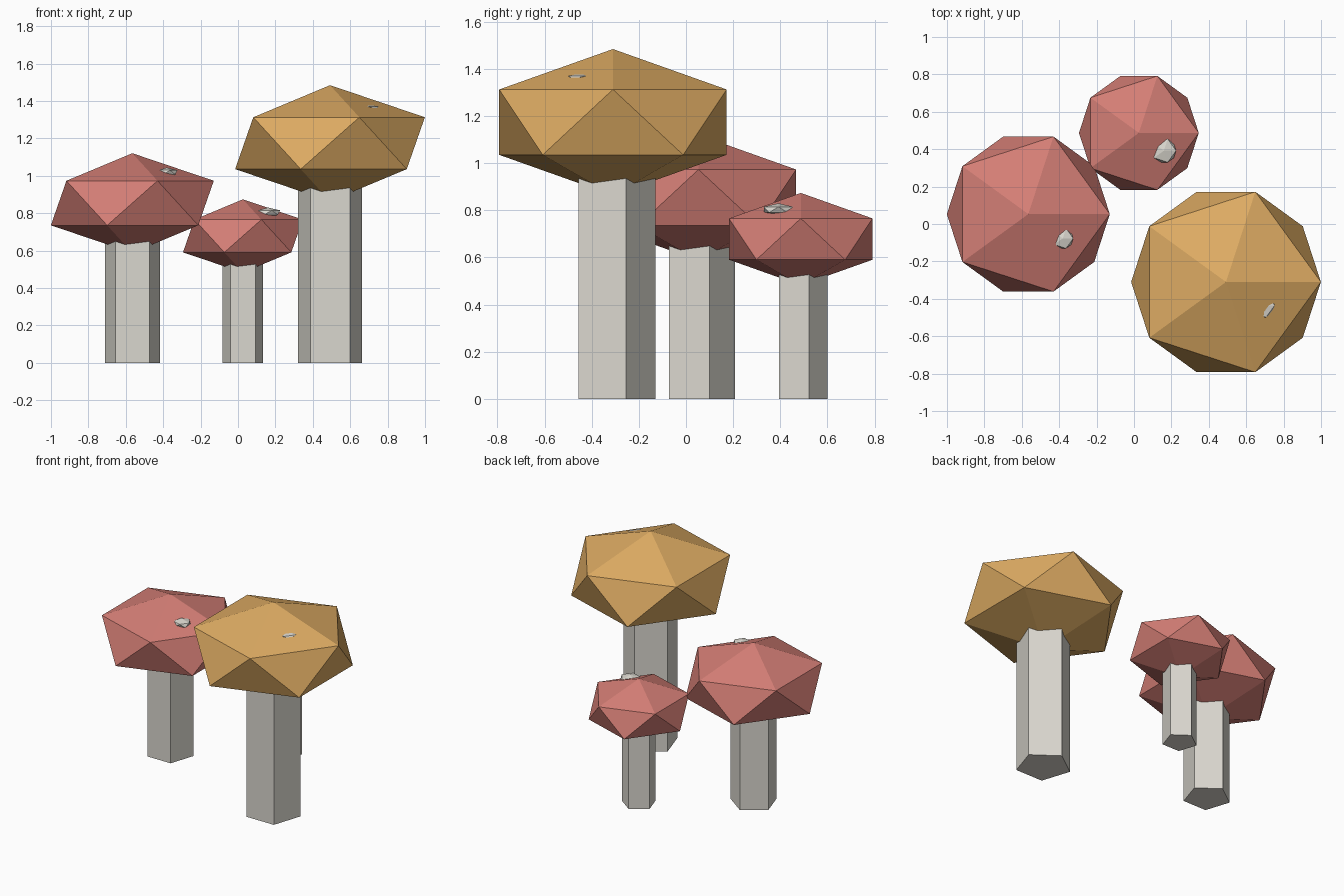
import bpy
import math

old = bpy.data.objects.get("Cube")
if old:
    bpy.data.objects.remove(old, do_unlink=True)


def make_material(name, rgb):
    mat = bpy.data.materials.new(name)
    mat.use_nodes = True
    color = (*rgb, 1.0)
    mat.diffuse_color = color
    mat.node_tree.nodes["Principled BSDF"].inputs["Base Color"].default_value = color
    return mat


red = make_material("soft red", (0.66, 0.21, 0.18))
ochre = make_material("ochre", (0.73, 0.41, 0.125))
stone = make_material("pale stone", (0.70, 0.68, 0.62))


def finish(name, mat):
    obj = bpy.context.object
    obj.name = name
    obj.data.name = name
    obj.data.materials.append(mat)
    return obj


def flat_ball(name, mat, x, y, z, radius, half_height):
    """Squashed icosahedron with flat faces."""
    bpy.ops.mesh.primitive_ico_sphere_add(subdivisions=1, radius=1, location=(x, y, z))
    obj = finish(name, mat)
    obj.scale = (radius, radius, half_height)
    return obj


def mushroom(prefix, mat, x, y, z, radius, spot):
    # Five-sided stem from the ground up into the cap
    bpy.ops.mesh.primitive_cylinder_add(vertices=5, radius=radius * 0.317, depth=z,
                                        location=(x, y, z / 2))
    finish(prefix + "_stem", stone)
    # Faceted cap
    flat_ball(prefix + "_cap", mat, x, y, z, radius, radius * 0.547)
    # Pale spot half sunk into the cap
    flat_ball(prefix + "_spot", stone, *spot)


mushroom("large", ochre, 0.492, -0.31, 1.174, 0.567, (0.685, -0.435, 1.362, 0.075, 0.02))
mushroom("middle", red, -0.565, 0.053, 0.854, 0.487, (-0.381, -0.077, 1.018, 0.063, 0.026))
mushroom("small", red, 0.026, 0.487, 0.678, 0.358, (0.16, 0.392, 0.803, 0.073, 0.027))
